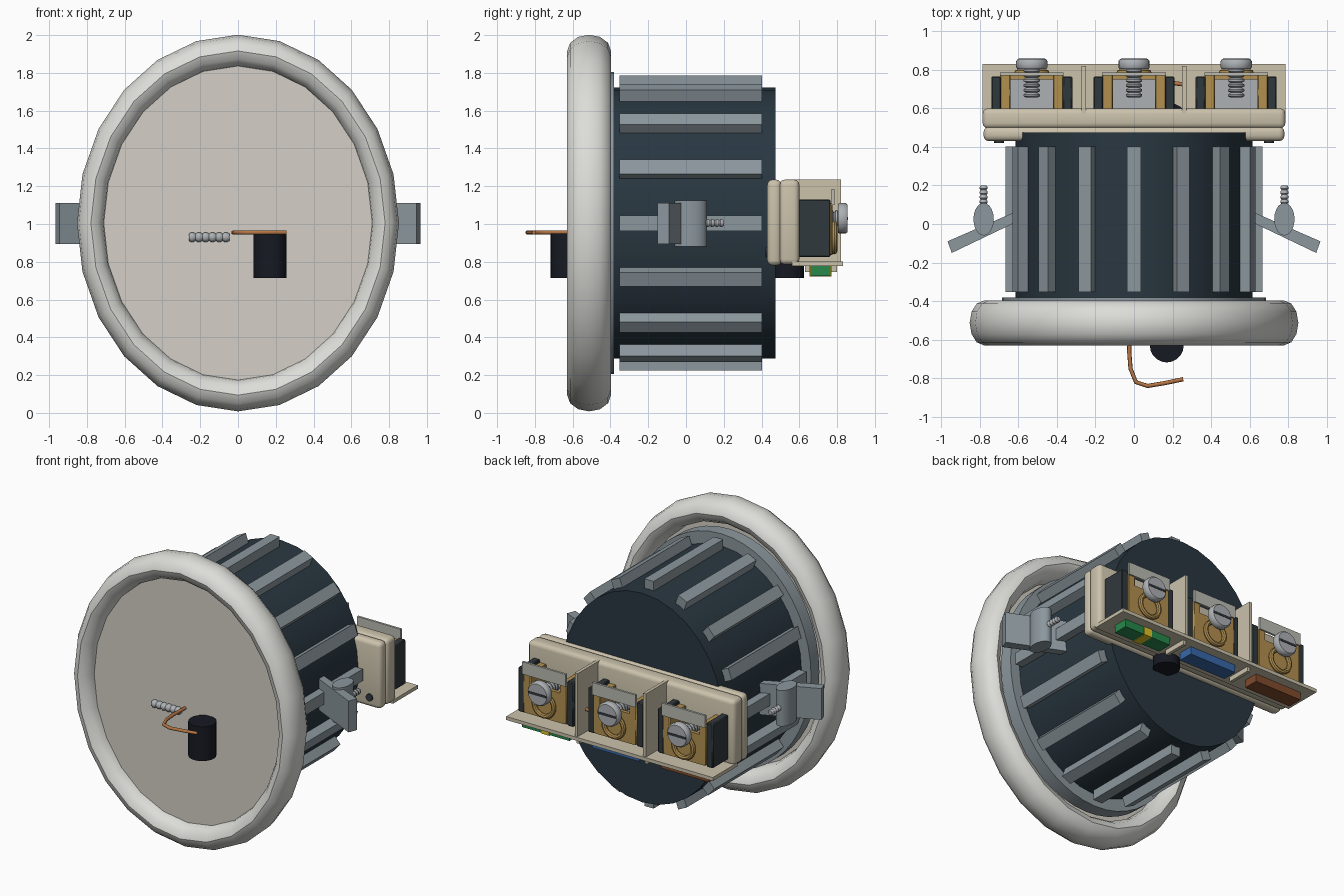
import bpy, bmesh, math
from mathutils import Matrix, Vector

if "Cube" in bpy.data.objects:
    bpy.data.objects.remove(bpy.data.objects["Cube"])

SX = 0.855  # the round body is narrower in x than in z
Z0 = 1.005


def mat(name, c):
    m = bpy.data.materials.new(name)
    m.diffuse_color = (*c, 1)
    m.use_nodes = True
    m.node_tree.nodes["Principled BSDF"].inputs["Base Color"].default_value = m.diffuse_color
    return m


WHITE = mat("rim_white", (0.72, 0.72, 0.69))
LENS = mat("diffuser_cream", (0.66, 0.63, 0.57))
DARK = mat("housing_dark", (0.022, 0.038, 0.052))
STEEL = mat("fin_steel", (0.26, 0.31, 0.34))
METAL = mat("screw_metal", (0.42, 0.44, 0.46))
BEIGE = mat("block_beige", (0.60, 0.54, 0.41))
BRASS = mat("brass", (0.45, 0.28, 0.08))
COPPER = mat("copper", (0.48, 0.18, 0.06))
BLACK = mat("sleeve_black", (0.008, 0.010, 0.016))
CAGE = mat("cage_dark", (0.03, 0.04, 0.045))
TAG = mat("tag_grey", (0.50, 0.50, 0.45))
GREEN = mat("green", (0.02, 0.25, 0.07))
YELLOW = mat("yellow", (0.75, 0.55, 0.02))
BLUE = mat("blue", (0.04, 0.14, 0.40))
BROWN = mat("brown", (0.22, 0.07, 0.025))


def finish(name, bm, m, smooth=False):
    bmesh.ops.recalc_face_normals(bm, faces=bm.faces)
    me = bpy.data.meshes.new(name)
    bm.to_mesh(me)
    bm.free()
    ob = bpy.data.objects.new(name, me)
    bpy.context.collection.objects.link(ob)
    me.materials.append(m)
    if smooth:
        bpy.context.view_layer.objects.active = ob
        bpy.ops.object.select_all(action='DESELECT')
        ob.select_set(True)
        bpy.ops.object.shade_smooth_by_angle(angle=math.radians(40))
    return ob


def box(name, x, y, z, m, bevel=0, segs=2):
    """Box from (min, max) pairs."""
    bm = bmesh.new()
    bmesh.ops.create_cube(bm, size=1)
    for v in bm.verts:
        v.co = [(a + b) / 2 + c * (b - a) for (a, b), c in zip((x, y, z), v.co)]
    if bevel:
        bmesh.ops.bevel(bm, geom=bm.edges[:], offset=bevel, segments=segs,
                        profile=0.5, affect='EDGES')
    return finish(name, bm, m, bevel > 0)


def lathe(name, prof, segs, m, loc=(0, 0, 0), sx=1.0, axis='Y', closed=False, sy=1.0):
    """Spin (radius, along) points round an axis; capped unless closed."""
    bm = bmesh.new()
    rings = []
    for r, h in prof:
        ring = []
        for i in range(segs):
            t = 2 * math.pi * i / segs
            a, b = r * math.sin(t), r * math.cos(t)
            p = {'Y': (a, h, b), 'Z': (a, b, h), 'X': (h, a, b)}[axis]
            ring.append(bm.verts.new((p[0] * sx + loc[0], p[1] * sy + loc[1], p[2] + loc[2])))
        rings.append(ring)
    n = len(rings)
    for k in range(n if closed else n - 1):
        A, B = rings[k], rings[(k + 1) % n]
        for i in range(segs):
            j = (i + 1) % segs
            bm.faces.new((A[i], A[j], B[j], B[i]))
    if not closed:
        bm.faces.new(rings[0])
        bm.faces.new(rings[-1])
    return finish(name, bm, m, True)


def oval(r0, y0, rr, ry, n):
    return [(r0 + rr * math.cos(2 * math.pi * i / n), y0 + ry * math.sin(2 * math.pi * i / n))
            for i in range(n)]


def thread(r, a, b, turns):
    """Zigzag profile for a screw shank."""
    s = (b - a) / turns
    out = []
    for i in range(turns):
        out += [(r * 0.7, a + i * s), (r, a + (i + .3) * s), (r, a + (i + .65) * s)]
    return out + [(r * 0.7, b)]


def wire(name, pts, r, m):
    cu = bpy.data.curves.new(name, 'CURVE')
    cu.dimensions = '3D'
    cu.bevel_depth = r
    cu.bevel_resolution = 2
    cu.use_fill_caps = True
    sp = cu.splines.new('POLY')
    sp.points.add(len(pts) - 1)
    for p, q in zip(sp.points, pts):
        p.co = (*q, 1)
    ob = bpy.data.objects.new(name, cu)
    cu.materials.append(m)
    bpy.context.collection.objects.link(ob)


C = (0, 0, Z0)
# front rim, diffuser, flange and housing
lathe("front_rim", oval(0.911, -0.513, 0.086, 0.116, 12), 24, WHITE, C, SX, closed=True)
lathe("diffuser", [(0.87, -0.545), (0.87, -0.52)], 48, LENS, C, SX)
lathe("flange", [(0.80, -0.47), (0.80, -0.38)], 48, STEEL, C, SX)
lathe("housing", [(0.718, -0.39), (0.718, 0.475)], 32, DARK, C, SX)

# sixteen cooling fins
bm = bmesh.new()
for i in range(16):
    g = bmesh.ops.create_cube(bm, size=1)
    M = (Matrix.Translation(C) @ Matrix.Diagonal((SX, 1, 1, 1))
         @ Matrix.Rotation(i * math.pi / 8, 4, 'Y')
         @ Matrix.Translation((0, 0.025, 0.735)) @ Matrix.Diagonal((0.082, 0.755, 0.09, 1)))
    bmesh.ops.transform(bm, matrix=M, verts=g['verts'])
finish("cooling_fins", bm, STEEL)

# side spring clips with pivot and screw
for s, side in ((1, "right"), (-1, "left")):
    bm = bmesh.new()
    prof = [(0.60, 0.015), (0.945, -0.15), (0.967, -0.09), (0.60, 0.07)]
    f = bm.faces.new([bm.verts.new((s * x, y, 0.895)) for x, y in prof])
    ext = bmesh.ops.extrude_face_region(bm, geom=[f])
    bmesh.ops.translate(bm, vec=(0, 0, 0.215),
                        verts=[v for v in ext['geom'] if isinstance(v, bmesh.types.BMVert)])
    finish(side + "_clip_plate", bm, STEEL)
    lathe(side + "_clip_pivot", [(0.085, 0.88), (0.085, 1.125)], 20, STEEL,
          (s * 0.78, 0.025, 0), 0.62, 'Z')
    lathe(side + "_clip_screw", thread(0.021, 0.08, 0.2, 5), 12, METAL, (s * 0.78, 0, Z0))
    lathe(side + "_block_foot", [(0.025, 0.42), (0.025, 0.46)], 12, CAGE, (s * 0.7, 0, 0.85))

# loose screw, sleeves and copper leads
lathe("front_screw", thread(0.026, -0.26, -0.045, 6), 12, METAL, (0, -0.555, 0.93), axis='X')
lathe("front_sleeve", [(0.088, 0.715), (0.088, 0.95)], 20, BLACK, (0.17, -0.63, 0), axis='Z')
wire("front_lead", [(-0.02, -0.52, 0.955), (-0.025, -0.66, 0.955), (-0.018, -0.75, 0.955),
                    (0.01, -0.82, 0.955), (0.07, -0.84, 0.955), (0.16, -0.825, 0.955),
                    (0.255, -0.805, 0.955)], 0.011, COPPER)
lathe("rear_sleeve", [(0.085, 0.715), (0.085, 0.95)], 20, BLACK, (0.19, 0.54, 0), axis='Z')
wire("rear_lead", [(0.10, 0.56, 0.955), (0.105, 0.64, 0.955), (0.13, 0.72, 0.955),
                   (0.17, 0.735, 0.955), (0.25, 0.725, 0.955)], 0.011, COPPER)

# terminal block body
box("block_base", (-0.78, 0.78), (0.43, 0.505), (0.78, 1.235), BEIGE, 0.028, 3)
box("block_back", (-0.785, 0.785), (0.495, 0.60), (0.785, 1.235), BEIGE, 0.028, 3)
box("block_shelf", (-0.785, 0.785), (0.56, 0.83), (0.778, 0.802), BEIGE)
for x in (-0.26, 0.26):
    box("block_divider", (x - .011, x + .011), (0.56, 0.82), (0.79, 1.235), BEIGE)
    box("shelf_rib", (x - .011, x + .011), (0.63, 0.80), (0.745, 0.785), BEIGE)

# three terminals
for x, c, n in ((0.53, GREEN, "earth"), (0, BLUE, "neutral"), (-0.53, BROWN, "live")):
    box(n + "_colour_key", (x - .18, x + .18), (0.66, 0.765), (0.725, 0.785), c)
    for s in (-1, 1):
        a, b = sorted((x + s * 0.16, x + s * 0.21))
        box(n + "_cage_side", (a, b), (0.59, 0.765), (0.825, 1.13), CAGE, 0.006, 1)
        a, b = sorted((x + s * 0.11, x + s * 0.165))
        box(n + "_brass_side", (a, b), (0.59, 0.775), (0.835, 1.11), BRASS, 0.005, 1)
    box(n + "_clamp", (x - .115, x + .115), (0.59, 0.755), (0.83, 0.98), METAL)
    box(n + "_brass_front", (x - .15, x + .15), (0.75, 0.775), (0.835, 1.04), BRASS)
    box(n + "_tag", (x - .165, x + .165), (0.77, 0.785), (1.10, 1.185), TAG)
    lathe(n + "_wire_ring", oval(0.075, 0.785, 0.016, 0.016, 8), 20, BRASS,
          (x, 0, 0.93), closed=True)
    lathe(n + "_screw_shank", thread(0.043, 0.655, 0.81, 6), 14, METAL, (x, 0, 1.03))
    lathe(n + "_screw_head", [(0.076, 0.805), (0.081, 0.812), (0.081, 0.845), (0.072, 0.856)],
          20, METAL, (x, 0, 1.03))
    box(n + "_screw_slot", (x - .068, x + .068), (0.85, 0.858), (1.022, 1.038), CAGE)
box("earth_stripe", (0.50, 0.56), (0.655, 0.77), (0.722, 0.785), YELLOW)
